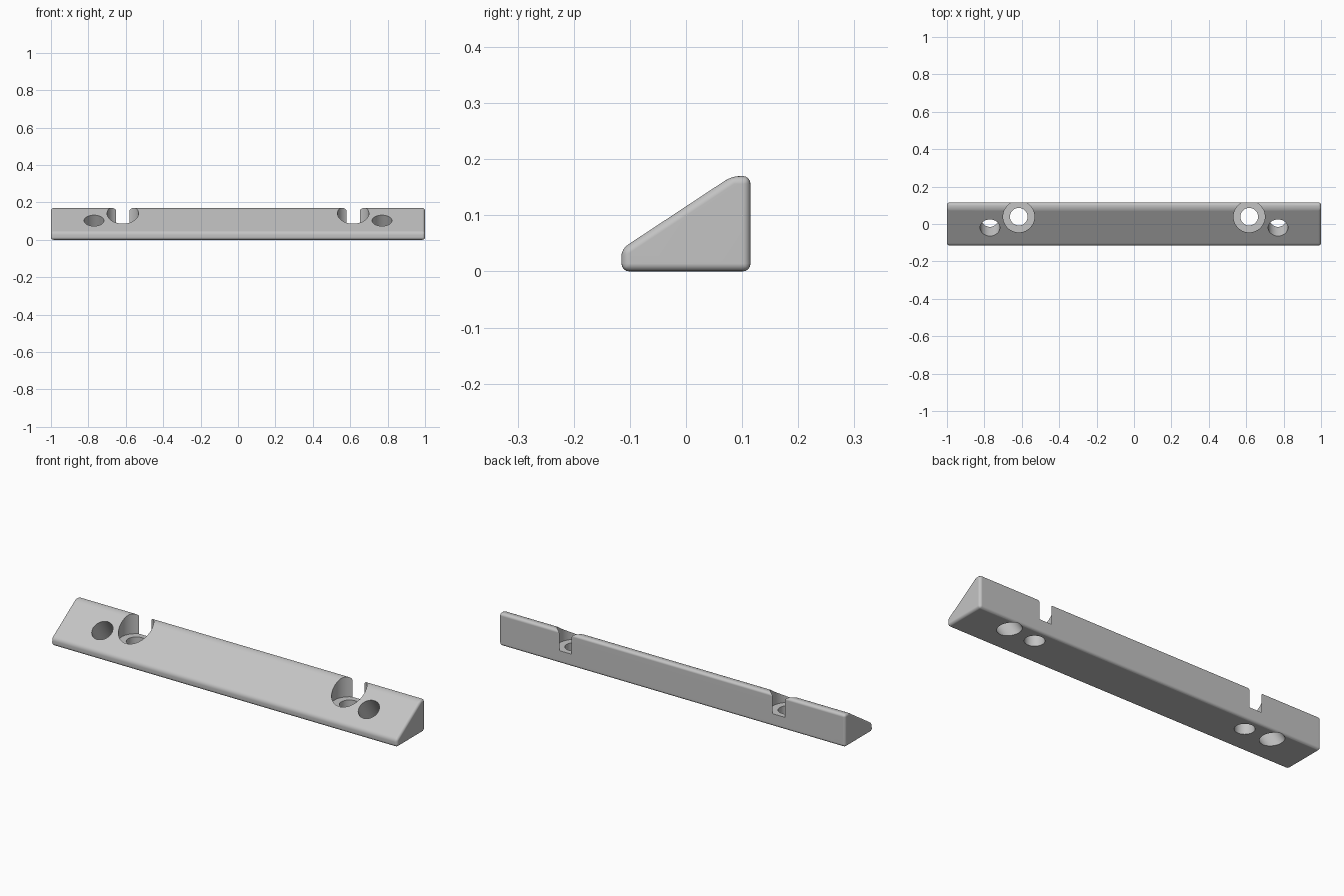
import bpy, bmesh, math
from mathutils import Matrix, Vector

default = bpy.data.objects.get("Cube")
if default:
    bpy.data.objects.remove(default, do_unlink=True)

grey = bpy.data.materials.new("light grey")
grey.use_nodes = True
color = (0.55, 0.55, 0.55, 1)
grey.diffuse_color = color
grey.node_tree.nodes["Principled BSDF"].inputs["Base Color"].default_value = color


def add_object(name, bm):
    bmesh.ops.recalc_face_normals(bm, faces=bm.faces)
    mesh = bpy.data.meshes.new(name)
    bm.to_mesh(mesh)
    bm.free()
    mesh.materials.append(grey)
    obj = bpy.data.objects.new(name, mesh)
    bpy.context.collection.objects.link(obj)
    return obj


def cutter(name, radius, start, end):
    """Cylinder between two points."""
    start, end = Vector(start), Vector(end)
    axis = end - start
    matrix = Matrix.Translation((start + end) / 2) @ axis.to_track_quat('Z', 'Y').to_matrix().to_4x4()
    bm = bmesh.new()
    bmesh.ops.create_cone(bm, cap_ends=True, segments=64, radius1=radius,
                          radius2=radius, depth=axis.length, matrix=matrix)
    obj = add_object(name, bm)
    obj.hide_render = True
    return obj


# Wedge bar: side profile extruded along x, all edges rounded
profile = [(-0.115, 0), (0.115, 0), (0.115, 0.17), (0.082, 0.17), (-0.115, 0.04)]
bm = bmesh.new()
face = bm.faces.new([bm.verts.new((-1, y, z)) for y, z in profile])
extruded = bmesh.ops.extrude_face_region(bm, geom=[face])["geom"]
bmesh.ops.translate(bm, vec=(2, 0, 0),
                    verts=[v for v in extruded if isinstance(v, bmesh.types.BMVert)])
bmesh.ops.recalc_face_normals(bm, faces=bm.faces)
bmesh.ops.bevel(bm, geom=bm.edges[:], offset=0.014, segments=4, profile=0.5,
                affect='EDGES', clamp_overlap=True)
bar = add_object("wedge_bar", bm)

# Holes, mirrored on both ends
slope = Vector((0, 0.197, 0.13)).normalized()
normal = Vector((0, -slope.z, slope.y))
cutters = []
for side in (-1, 1):
    x, y = side * 0.616, 0.039
    cutters.append(cutter("counterbore", 0.084, (x, y, 0.066), (x, y, 0.3)))
    cutters.append(cutter("screw_hole", 0.047, (x, y, -0.1), (x, y, 0.2)))
    mid = Vector((side * 0.77, -0.02, 0.103))
    cutters.append(cutter("slanted_hole", 0.053, mid - normal * 0.3, mid + normal * 0.2))

bpy.ops.object.select_all(action='DESELECT')
bpy.context.view_layer.objects.active = bar
bar.select_set(True)
for tool in cutters:
    cut = bar.modifiers.new(tool.name, 'BOOLEAN')
    cut.operation = 'DIFFERENCE'
    cut.solver = 'EXACT'
    cut.object = tool
    bpy.ops.object.modifier_apply(modifier=cut.name)
    bpy.data.objects.remove(tool, do_unlink=True)

# Smooth rounded edges and bores, flat faces kept flat
bpy.ops.object.shade_smooth_by_angle(angle=math.radians(30))
weighted = bar.modifiers.new("flat_faces", 'WEIGHTED_NORMAL')
weighted.keep_sharp = True
